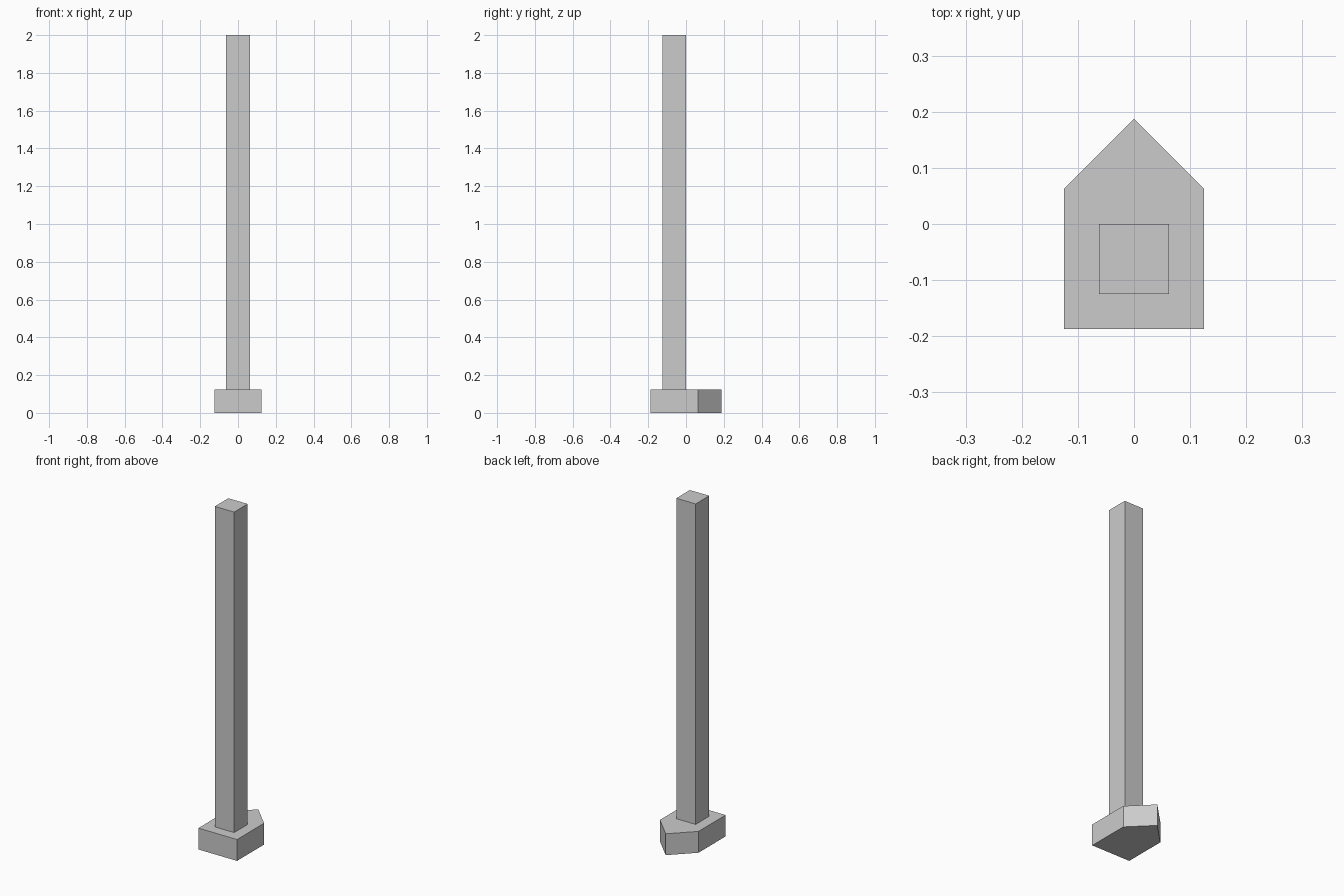
import bpy
import bmesh

cube = bpy.data.objects.get("Cube")
if cube:
    bpy.data.objects.remove(cube, do_unlink=True)

grey = bpy.data.materials.new("light_grey")
grey.use_nodes = True
colour = (0.6, 0.6, 0.6, 1.0)
grey.diffuse_color = colour
grey.node_tree.nodes["Principled BSDF"].inputs["Base Color"].default_value = colour


def prism(name, outline, bottom, top):
    """Extrude a flat outline straight up between two heights."""
    bm = bmesh.new()
    face = bm.faces.new([bm.verts.new((x, y, bottom)) for x, y in outline])
    result = bmesh.ops.extrude_face_region(bm, geom=[face], use_keep_orig=True)
    raised = [v for v in result["geom"] if isinstance(v, bmesh.types.BMVert)]
    bmesh.ops.translate(bm, verts=raised, vec=(0, 0, top - bottom))
    bmesh.ops.recalc_face_normals(bm, faces=bm.faces)
    mesh = bpy.data.meshes.new(name)
    bm.to_mesh(mesh)
    bm.free()
    mesh.materials.append(grey)
    obj = bpy.data.objects.new(name, mesh)
    bpy.context.collection.objects.link(obj)
    return obj


unit = 0.0625  # half the width of the post

# Foot: a square block with a pointed back
prism("base", [(-2 * unit, -3 * unit), (2 * unit, -3 * unit), (2 * unit, unit),
               (0, 3 * unit), (-2 * unit, unit)], 0, 2 * unit)

# Tall square post standing on the foot
prism("post", [(-unit, -2 * unit), (unit, -2 * unit), (unit, 0), (-unit, 0)],
      2 * unit, 2)
